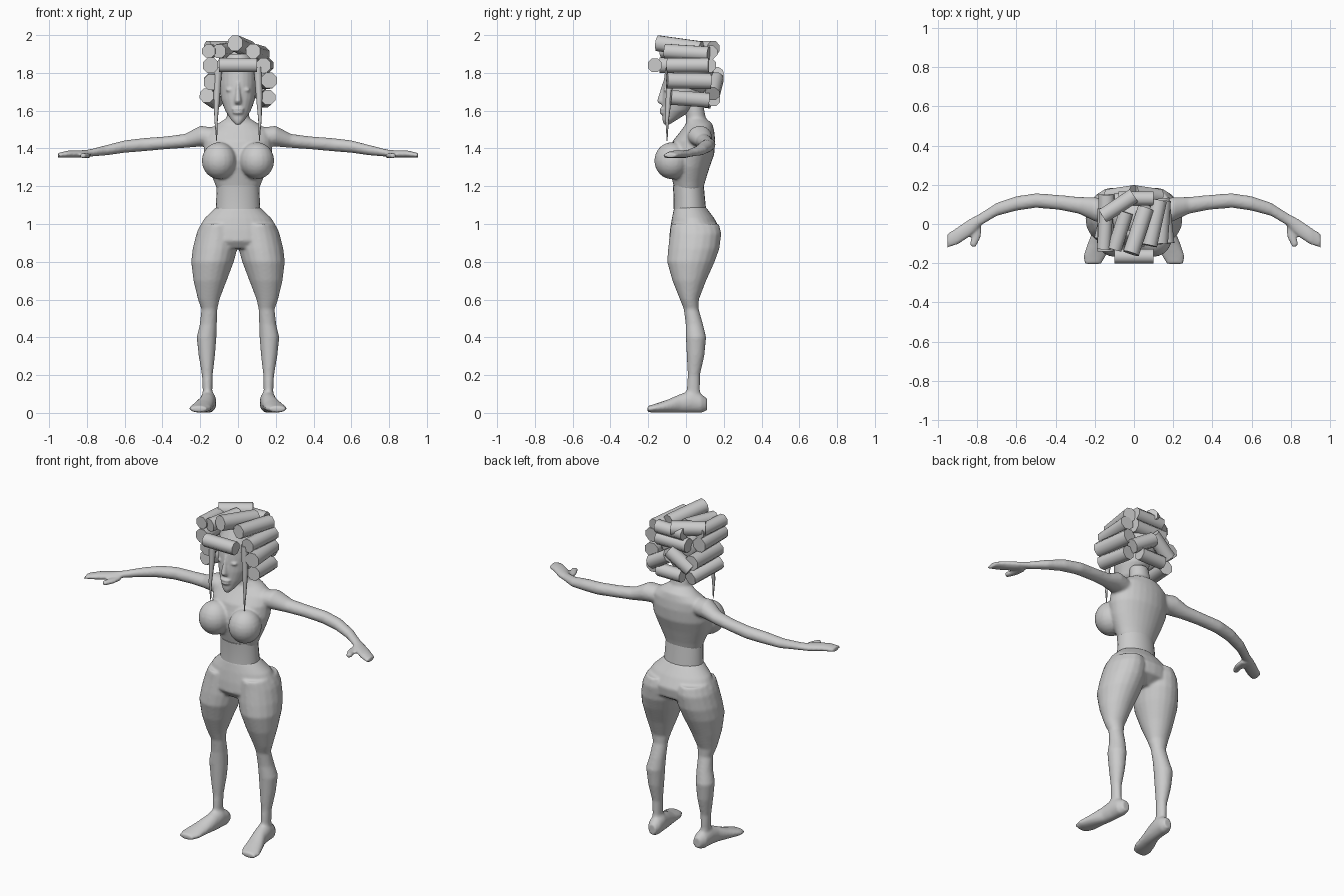
import bpy, bmesh, math
from mathutils import Vector, Matrix


def loft(bm, rings, n=20):
    """Closed tube through rings of (centre, half axis a, half axis b)."""
    loops = []
    for c, a, b in rings:
        c, a, b = Vector(c), Vector(a), Vector(b)
        loops.append([bm.verts.new(c + a * math.cos(2 * math.pi * i / n) + b * math.sin(2 * math.pi * i / n))
                      for i in range(n)])
    faces = [bm.faces.new(loops[0][::-1]), bm.faces.new(loops[-1])]
    for p, q in zip(loops, loops[1:]):
        for i in range(n):
            j = (i + 1) % n
            faces.append(bm.faces.new((p[i], p[j], q[j], q[i])))
    bmesh.ops.recalc_face_normals(bm, faces=faces)


def slab(z, x0, x1, y0, y1):
    """Horizontal elliptical ring filling the given x and y extents."""
    return (((x0 + x1) / 2, (y0 + y1) / 2, z), ((x1 - x0) / 2, 0, 0), (0, (y1 - y0) / 2, 0))


def ball(bm, c, r):
    bmesh.ops.create_uvsphere(bm, u_segments=20, v_segments=12, radius=1,
                              matrix=Matrix.Translation(c) @ Matrix.Diagonal((*r, 1)))


def finish(bm, name, voxel=0, angle=50):
    me = bpy.data.meshes.new(name)
    bm.to_mesh(me)
    bm.free()
    ob = bpy.data.objects.new(name, me)
    bpy.context.collection.objects.link(ob)
    if voxel:
        # fuse the overlapping shells into one skin
        m = ob.modifiers.new("fuse", 'REMESH')
        m.mode, m.voxel_size, m.use_smooth_shade = 'VOXEL', voxel, True
        s = ob.modifiers.new("relax", 'SMOOTH')
        s.factor, s.iterations = 0.5, 5
    else:
        bpy.ops.object.select_all(action='DESELECT')
        ob.select_set(True)
        bpy.context.view_layer.objects.active = ob
        bpy.ops.object.shade_smooth_by_angle(angle=math.radians(angle))
    return ob


# upper body: chest and neck, bust, arms, hands
bm = bmesh.new()
chest = [(1.18, .11, -.06, .09), (1.22, .125, -.07, .10), (1.30, .16, -.09, .125), (1.37, .18, -.09, .15),
         (1.44, .18, -.07, .155), (1.49, .17, -.03, .15), (1.53, .11, 0, .14), (1.56, .06, 0, .105),
         (1.64, .055, -.01, .09)]
loft(bm, [slab(z, -w, w, f, b) for z, w, f, b in chest], 28)
arm = [(.12, .06, 1.46, .06, .05), (.20, .075, 1.465, .062, .055), (.28, .095, 1.44, .043, .037),
       (.38, .11, 1.43, .038, .034), (.50, .12, 1.42, .037, .035), (.60, .105, 1.41, .037, .033),
       (.70, .075, 1.39, .034, .027), (.79, .02, 1.375, .032, .019), (.84, -.02, 1.37, .046, .02),
       (.90, -.06, 1.37, .045, .019), (.953, -.085, 1.363, .037, .013)]
for s in (1, -1):
    ball(bm, (s * .10, -.075, 1.335), (.092, .093, .098))
    loft(bm, [((s * x, y, z), (0, ry, 0), (0, 0, rz)) for x, y, z, ry, rz in arm])
    loft(bm, [((s * x, y, 1.362), (s * r, r * .5, 0), (0, 0, .014))
              for x, y, r in [(.80, .0, .025), (.805, -.06, .022), (.825, -.115, .015)]], 12)
finish(bm, "upper_body", .008)

# waist band
bm = bmesh.new()
loft(bm, [slab(1.08, -.118, .118, -.066, .106), slab(1.14, -.115, .115, -.065, .10),
          slab(1.205, -.112, .112, -.07, .094)], 24)
finish(bm, "waist_band")

# lower body: hips, legs, feet
bm = bmesh.new()
hips = [(1.09, .115, -.062, .105), (1.03, .178, -.075, .15), (.97, .213, -.085, .183),
        (.91, .228, -.09, .175), (.87, .15, -.06, .11)]
loft(bm, [slab(z, -w, w, f, b) for z, w, f, b in hips], 28)
leg = [(1.0, .02, .195, -.08, .175), (.95, 0, .22, -.085, .187), (.87, .003, .24, -.095, .177),
       (.80, .022, .248, -.10, .152), (.70, .06, .236, -.072, .107), (.60, .098, .212, -.032, .068),
       (.55, .109, .194, -.012, .067), (.47, .112, .202, -.002, .09), (.40, .114, .219, -.001, .107),
       (.30, .122, .208, .004, .097), (.20, .134, .191, .009, .074), (.12, .136, .187, .004, .074),
       (.05, .125, .19, -.02, .085)]
foot = [(.15, .112, .045, .025, .032), (.155, .08, .05, .041, .05), (.158, .03, .06, .043, .06),
        (.165, -.03, .05, .043, .05), (.185, -.10, .035, .052, .034), (.20, -.16, .025, .058, .024),
        (.21, -.204, .02, .044, .016)]
for s in (1, -1):
    loft(bm, [slab(z, s * i, s * o, f, b) for z, i, o, f, b in leg])
    loft(bm, [((s * x, y, z), (w, 0, 0), (0, 0, h)) for x, y, z, w, h in foot])
finish(bm, "lower_body", .008)

# head with nose, lips and eyes
bm = bmesh.new()
skull = [(1.525, .012, -.118, -.09), (1.55, .036, -.125, -.05), (1.60, .068, -.126, .03),
         (1.66, .09, -.126, .08), (1.74, .10, -.12, .11), (1.82, .10, -.11, .11), (1.90, .06, -.07, .07)]
loft(bm, [slab(z, -w, w, f, b) for z, w, f, b in skull], 24)
loft(bm, [slab(1.635, -.02, .02, -.14, -.09), slab(1.65, -.02, .02, -.155, -.09),
          slab(1.75, -.008, .008, -.125, -.09)], 10)
ball(bm, (0, -.12, 1.608), (.034, .02, .01))
ball(bm, (0, -.12, 1.59), (.03, .02, .011))
for s in (1, -1):
    ball(bm, (s * .043, -.10, 1.71), (.022, .018, .012))
finish(bm, "head", .006)

# hair cap and the two hanging locks
bm = bmesh.new()
ball(bm, (0, .03, 1.80), (.125, .115, .125))
for s in (1, -1):
    loft(bm, [((s * x, y, z), (r, 0, 0), (0, r, 0)) for x, y, z, r in
              [(.105, -.085, 1.83, .022), (.112, -.09, 1.68, .017), (.116, -.10, 1.55, .009),
               (.113, -.10, 1.44, .002)]], 8)
finish(bm, "hair")

# curlers: both ends and radius of each roller
curlers = [((-.10, -.165, 1.84), (.10, -.165, 1.84), .038), ((-.145, -.14, 1.84), (-.145, .08, 1.84), .042),
           ((.135, -.10, 1.84), (.15, .12, 1.84), .04), ((-.155, -.13, 1.915), (-.14, .08, 1.915), .036),
           ((-.10, -.13, 1.915), (-.04, .06, 1.925), .038), ((-.015, -.15, 1.957), (.06, .08, 1.925), .043),
           ((.08, -.11, 1.915), (.13, .12, 1.90), .04), ((-.16, .04, 1.93), (0, .145, 1.93), .04),
           ((-.08, .13, 1.91), (.10, .13, 1.91), .037), ((-.10, .12, 1.84), (.10, .12, 1.84), .04),
           ((.165, -.10, 1.76), (.14, .13, 1.755), .043), ((-.14, -.10, 1.75), (-.14, .15, 1.755), .043),
           ((.16, -.08, 1.67), (.14, .12, 1.655), .04), ((-.165, -.08, 1.68), (-.12, .13, 1.65), .04),
           ((-.13, .14, 1.71), (.0, .16, 1.80), .04), ((.0, .16, 1.77), (.13, .14, 1.69), .04),
           ((-.08, .145, 1.66), (.08, .145, 1.66), .037)]
bm = bmesh.new()
for p, q, r in curlers:
    d = (Vector(q) - Vector(p)).normalized()
    a = d.cross(Vector((0, 0, 1))).normalized()
    b = d.cross(a)
    t = math.radians(22.5)
    a, b = a * math.cos(t) + b * math.sin(t), b * math.cos(t) - a * math.sin(t)
    loft(bm, [(p, a * r * 1.04, b * r * 1.04), (q, a * r * 1.04, b * r * 1.04)], 8)
finish(bm, "curlers")
